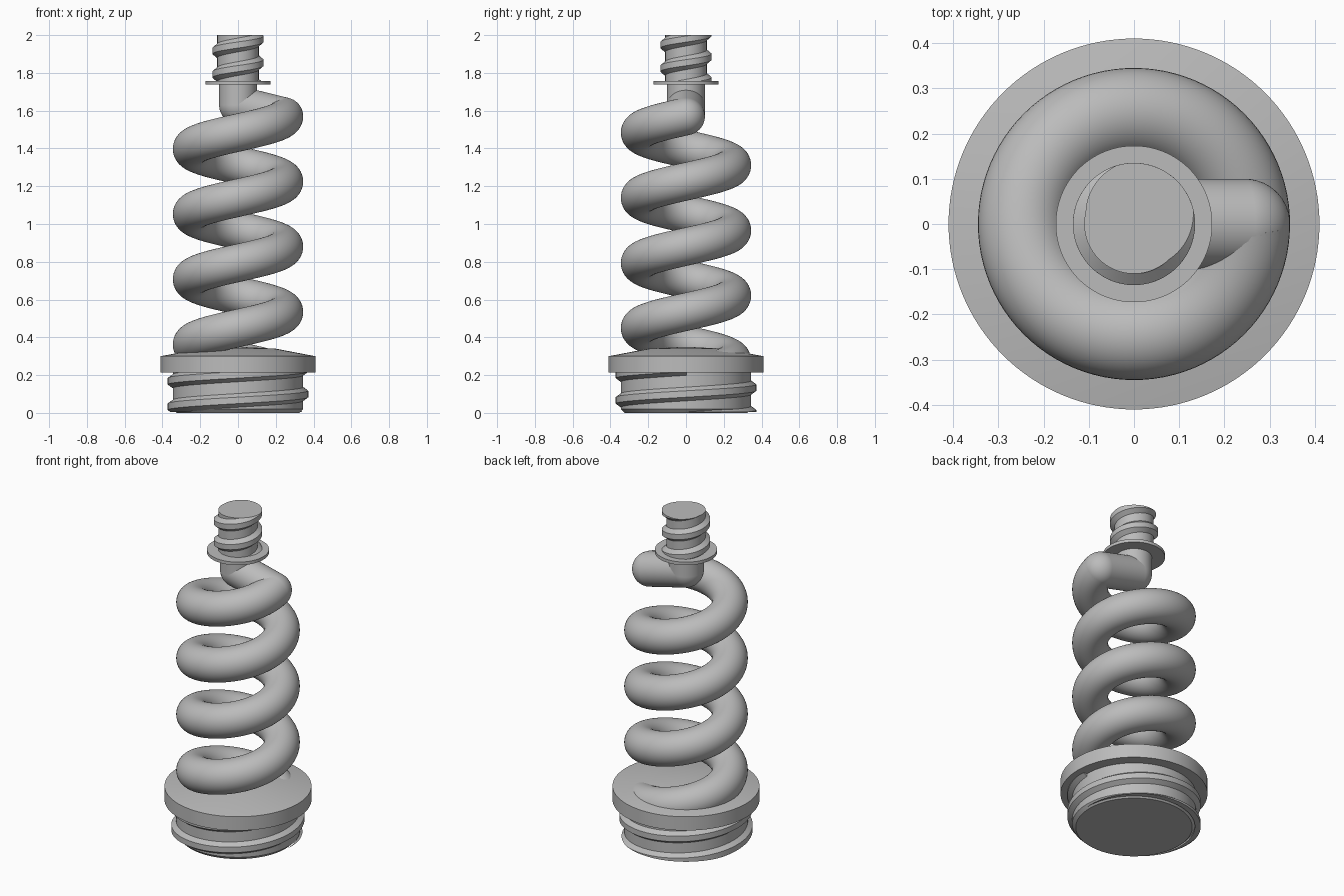
import bpy, bmesh, math
from mathutils import Vector

cube = bpy.data.objects.get("Cube")
if cube:
    bpy.data.objects.remove(cube)

grey = bpy.data.materials.new("plain_grey")
grey.use_nodes = True
grey.diffuse_color = (0.5, 0.5, 0.5, 1)
grey.node_tree.nodes["Principled BSDF"].inputs["Base Color"].default_value = grey.diffuse_color


def finish(name, bm, angle=30):
    bmesh.ops.recalc_face_normals(bm, faces=bm.faces)
    mesh = bpy.data.meshes.new(name)
    bm.to_mesh(mesh)
    bm.free()
    mesh.materials.append(grey)
    obj = bpy.data.objects.new(name, mesh)
    bpy.context.collection.objects.link(obj)
    bpy.ops.object.select_all(action="DESELECT")
    obj.select_set(True)
    bpy.context.view_layer.objects.active = obj
    bpy.ops.object.shade_smooth_by_angle(angle=math.radians(angle))


def lathe(name, profile, steps=128):
    """Spin (radius, height) points around z; the ends lie on the axis."""
    bm = bmesh.new()
    verts = [bm.verts.new((r, 0, z)) for r, z in profile]
    edges = [bm.edges.new(pair) for pair in zip(verts, verts[1:])]
    bmesh.ops.spin(bm, geom=verts + edges, cent=(0, 0, 0), axis=(0, 0, 1),
                   angle=math.tau, steps=steps, use_duplicate=False)
    bmesh.ops.remove_doubles(bm, verts=bm.verts, dist=1e-4)
    finish(name, bm, 15)


def helix(name, radius, pitch, z0, turn_a, turn_b, profile, low=None, high=None):
    """Sweep a closed (outward, upward) section along a rising helix, trimmed flat."""
    bm = bmesh.new()
    steps = int((turn_b - turn_a) * 96)
    rings = []
    for i in range(steps + 1):
        turn = turn_a + (turn_b - turn_a) * i / steps
        a = turn * math.tau
        out = Vector((math.cos(a), math.sin(a), 0))
        along = Vector((-out.y, out.x, pitch / math.tau / radius)).normalized()
        up = out.cross(along)
        centre = out * radius + Vector((0, 0, z0 + pitch * turn))
        rings.append([bm.verts.new(centre + out * u + up * v) for u, v in profile])
    n = len(profile)
    for a, b in zip(rings, rings[1:]):
        for j in range(n):
            k = (j + 1) % n
            bm.faces.new((a[j], a[k], b[k], b[j]))
    bm.faces.new(rings[0])
    bm.faces.new(rings[-1])
    for z, way in ((low, -1), (high, 1)):
        if z is not None:
            cut = bmesh.ops.bisect_plane(bm, geom=bm.verts[:] + bm.edges[:] + bm.faces[:],
                                         plane_co=(0, 0, z), plane_no=(0, 0, way), clear_outer=True)
            rim = [e for e in cut["geom_cut"] if isinstance(e, bmesh.types.BMEdge)]
            bmesh.ops.holes_fill(bm, edges=rim, sides=0)
    finish(name, bm)


def pipe(name, start, end, radius):
    """Straight tube with a round joint at its start."""
    start, end = Vector(start), Vector(end)
    bm = bmesh.new()
    turn = (end - start).to_track_quat("Z", "Y").to_matrix().to_4x4()
    turn.translation = (start + end) / 2
    bmesh.ops.create_cone(bm, segments=48, radius1=radius, radius2=radius, cap_ends=True,
                          depth=(end - start).length, matrix=turn)
    turn.translation = start
    bmesh.ops.create_uvsphere(bm, u_segments=48, v_segments=24, radius=radius, matrix=turn)
    finish(name, bm)


COIL_R, TUBE_R, PITCH, START = 0.245, 0.1, 0.345, 0.19

# Threaded plug and wide collar at the bottom
lathe("base_plug", [(0, 0), (0.325, 0), (0.345, 0.02), (0.345, 0.23), (0, 0.23)])
lathe("base_collar", [(0, 0.215), (0.41, 0.215), (0.41, 0.3), (0.2, 0.34), (0, 0.35)])
helix("base_thread", 0.34, 0.135, 0.1, -1.2, 1,
      [(0, -0.04), (0.032, -0.017), (0.032, 0.017), (0, 0.04)], 0.005, 0.22)

# Coiled tube
section = [(TUBE_R * math.cos(i * math.tau / 40), TUBE_R * math.sin(i * math.tau / 40))
           for i in range(40)]
helix("coil_tube", COIL_R, PITCH, START, 0, 4, section)

# Elbow from the coil to the central neck
coil_end = (COIL_R, 0, START + 4 * PITCH)
elbow = (0, 0, 1.63)
pipe("cross_tube", coil_end, elbow, TUBE_R)
pipe("neck_tube", elbow, (0, 0, 1.75), TUBE_R)

# Flange and threaded neck at the top
lathe("top_flange", [(0, 1.738), (0.173, 1.738), (0.173, 1.757), (0, 1.757)])
lathe("top_neck", [(0, 1.75), (0.11, 1.75), (0.11, 2), (0, 2)], 96)
helix("top_thread", 0.105, 0.125, 1.979, -2.2, 1,
      [(0, -0.04), (0.03, -0.016), (0.03, 0.016), (0, 0.04)], 1.75, 2)
